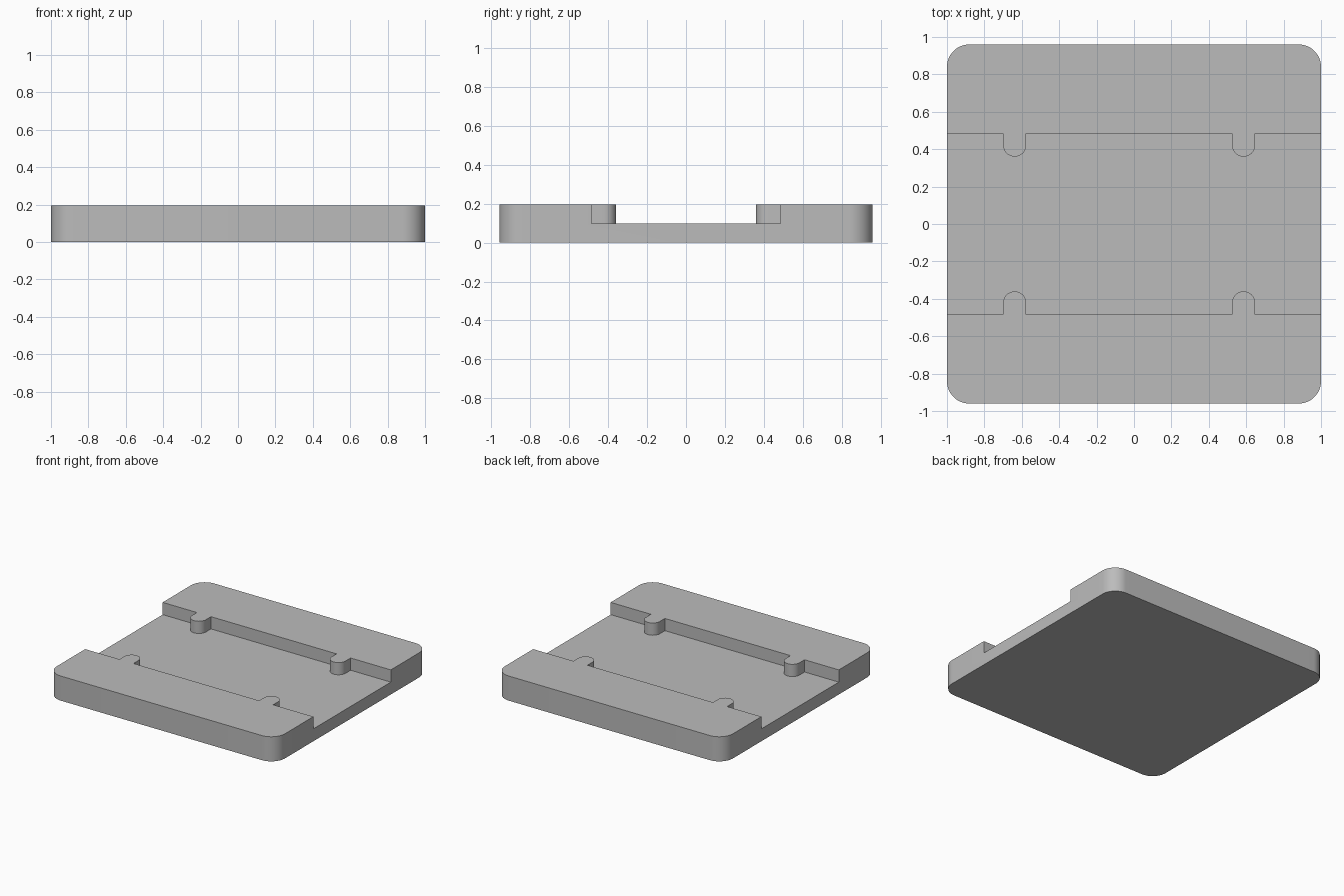
import bpy
import bmesh
from math import cos, sin, pi

old = bpy.data.objects.get("Cube")
if old:
    bpy.data.objects.remove(old, do_unlink=True)

HALF_X, HALF_Y, HEIGHT, CORNER = 1.0, 0.96, 0.195, 0.12
FLOOR, WALL_Y = 0.098, 0.485
TAB_XS, TAB_R, TAB_TIP = (-0.638, 0.586), 0.0615, 0.36

grey = bpy.data.materials.new("plain_grey")
grey.use_nodes = True
colour = (0.5, 0.5, 0.5, 1)
grey.diffuse_color = colour
grey.node_tree.nodes["Principled BSDF"].inputs["Base Color"].default_value = colour


def arc(cx, cy, r, start, end, steps=12):
    angles = [start + (end - start) * i / steps for i in range(steps + 1)]
    return [(cx + r * cos(a), cy + r * sin(a)) for a in angles]


def prism(name, outline, z0, z1):
    bm = bmesh.new()
    face = bm.faces.new([bm.verts.new((x, y, z0)) for x, y in outline])
    top = bmesh.ops.extrude_face_region(bm, geom=[face])["geom"]
    verts = [v for v in top if isinstance(v, bmesh.types.BMVert)]
    bmesh.ops.translate(bm, verts=verts, vec=(0, 0, z1 - z0))
    bmesh.ops.recalc_face_normals(bm, faces=bm.faces)
    mesh = bpy.data.meshes.new(name)
    bm.to_mesh(mesh)
    bm.free()
    mesh.materials.append(grey)
    obj = bpy.data.objects.new(name, mesh)
    bpy.context.collection.objects.link(obj)
    return obj


# Plate with rounded corners
outline = []
for k, (sx, sy) in enumerate([(1, 1), (-1, 1), (-1, -1), (1, -1)]):
    outline += arc(sx * (HALF_X - CORNER), sy * (HALF_Y - CORNER), CORNER,
                   k * pi / 2, (k + 1) * pi / 2)
plate = prism("grooved_plate", outline, 0, HEIGHT)

# Channel outline: one wall with two round-ended tabs, mirrored to the other side
wall = [(-1.2, WALL_Y)]
for x in TAB_XS:
    wall.append((x - TAB_R, WALL_Y))
    wall += arc(x, TAB_TIP + TAB_R, TAB_R, pi, 2 * pi, 16)
    wall.append((x + TAB_R, WALL_Y))
wall.append((1.2, WALL_Y))
channel = wall + [(x, -y) for x, y in reversed(wall)]
cutter = prism("channel_cutter", channel, FLOOR, HEIGHT + 0.2)
cutter.hide_render = True

# Cut the channel and shade the rounded sides smooth
cut = plate.modifiers.new("channel", 'BOOLEAN')
cut.operation = 'DIFFERENCE'
cut.solver = 'EXACT'
cut.object = cutter
bpy.ops.object.select_all(action='DESELECT')
plate.select_set(True)
bpy.context.view_layer.objects.active = plate
bpy.ops.object.modifier_apply(modifier=cut.name)
bpy.data.objects.remove(cutter, do_unlink=True)
bpy.ops.object.shade_smooth_by_angle(angle=pi / 6)
